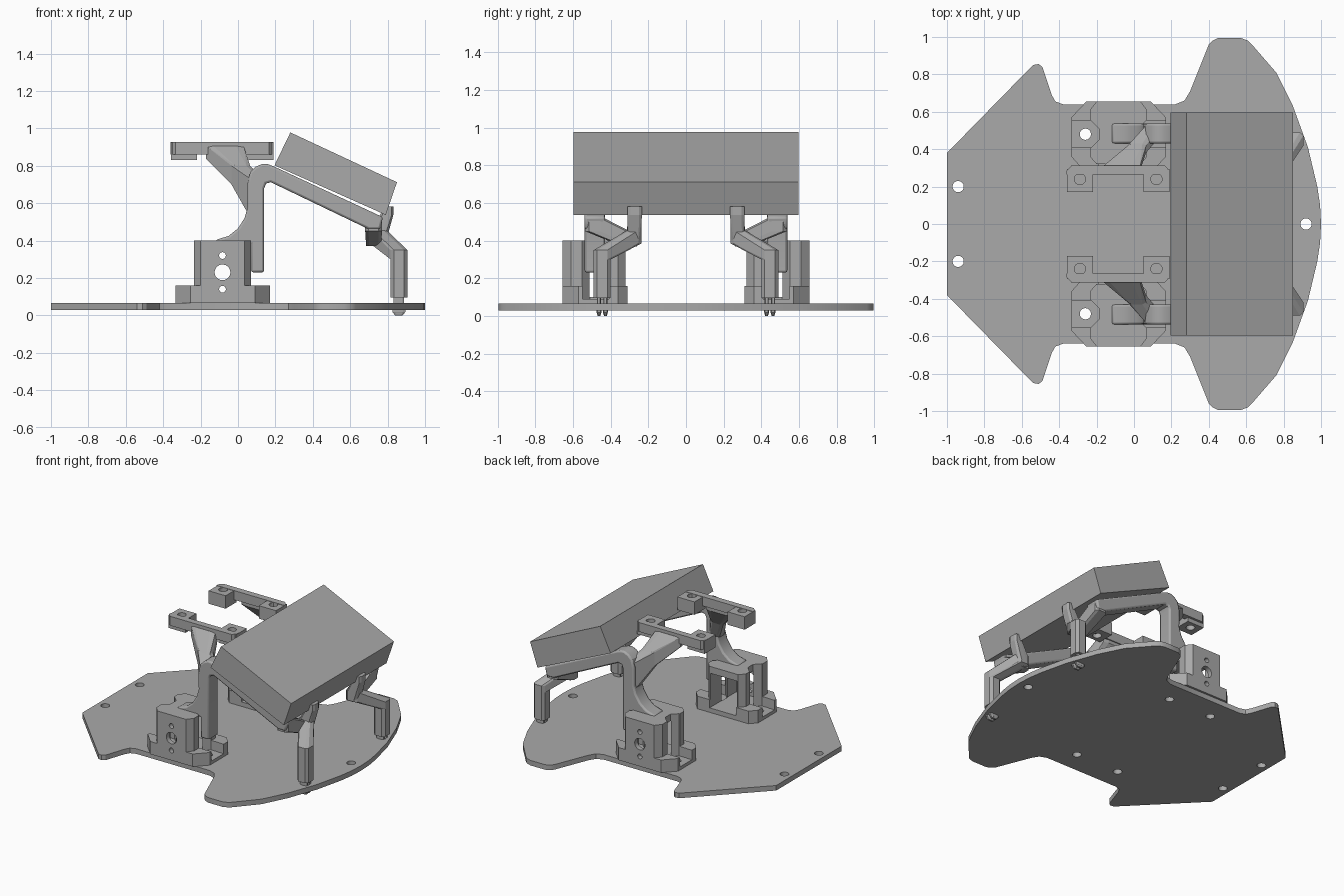
import bpy
import bmesh
from math import cos, sin, tau
from mathutils import Vector

cube = bpy.data.objects.get("Cube")
if cube:
    bpy.data.objects.remove(cube, do_unlink=True)

GREY = bpy.data.materials.new("plain grey")
GREY.use_nodes = True
COLOUR = (0.4, 0.4, 0.4, 1)
GREY.diffuse_color = COLOUR
GREY.node_tree.nodes["Principled BSDF"].inputs["Base Color"].default_value = COLOUR


def finish(name, bm):
    bmesh.ops.recalc_face_normals(bm, faces=bm.faces)
    mesh = bpy.data.meshes.new(name)
    bm.to_mesh(mesh)
    bm.free()
    mesh.materials.append(GREY)
    obj = bpy.data.objects.new(name, mesh)
    bpy.context.collection.objects.link(obj)
    return obj


def prism(name, outline, low, high, axis="z"):
    """Extrude an outline in the xy plane (axis z) or the xz plane (axis y)."""
    bm = bmesh.new()

    def place(a, b, h):
        return (a, b, h) if axis == "z" else (a, h, b)

    face = bm.faces.new([bm.verts.new(place(a, b, low)) for a, b in outline])
    ext = bmesh.ops.extrude_face_region(bm, geom=[face])
    verts = [v for v in ext["geom"] if isinstance(v, bmesh.types.BMVert)]
    shift = Vector(place(0, 0, high - low))
    bmesh.ops.translate(bm, verts=verts, vec=shift)
    return finish(name, bm)


def rod(name, a, b, radius, low, high, axis="z", sides=24):
    angles = [tau * (i + 0.5) / sides for i in range(sides)]
    ring = [(a + radius * cos(t), b + radius * sin(t)) for t in angles]
    return prism(name, ring, low, high, axis)


def rect(x0, x1, y0, y1):
    return [(x0, y0), (x1, y0), (x1, y1), (x0, y1)]


def hull(name, *blocks):
    """Convex bar through chamfered blocks given as (centre, size)."""
    bm = bmesh.new()
    for centre, size in blocks:
        for sx in (-1, 1):
            for sy in (-1, 1):
                for sz in (-1, 1):
                    for kx, ky in ((1, 0.6), (0.6, 1)):
                        half = Vector((sx * kx * size[0], sy * ky * size[1], sz * size[2])) / 2
                        bm.verts.new(Vector(centre) + half)
    result = bmesh.ops.convex_hull(bm, input=bm.verts)
    loose = [v for v in result["geom_interior"] if isinstance(v, bmesh.types.BMVert)]
    bmesh.ops.delete(bm, geom=loose, context="VERTS")
    bmesh.ops.dissolve_limit(bm, angle_limit=0.01, verts=bm.verts, edges=bm.edges)
    return finish(name, bm)


def cut(obj, cutters):
    for cutter in cutters:
        mod = obj.modifiers.new("cut", "BOOLEAN")
        mod.operation = "DIFFERENCE"
        mod.solver = "EXACT"
        mod.object = cutter
        graph = bpy.context.evaluated_depsgraph_get()
        mesh = bpy.data.meshes.new_from_object(obj.evaluated_get(graph))
        obj.modifiers.clear()
        obj.data = mesh
        bpy.data.objects.remove(cutter, do_unlink=True)


def mirror(obj):
    mod = obj.modifiers.new("both sides", "MIRROR")
    mod.use_axis = (False, True, False)
    mod.use_mirror_merge = False


def smooth(obj):
    bpy.ops.object.select_all(action="DESELECT")
    obj.select_set(True)
    bpy.context.view_layer.objects.active = obj
    bpy.ops.object.shade_smooth_by_angle(angle=0.5)


# Base plate with screw holes
half = [(1, 0), (0.995, 0.1), (0.98, 0.2), (0.93, 0.41), (0.85, 0.63), (0.76, 0.81),
        (0.63, 0.96), (0.61, 0.98), (0.57, 0.995), (0.45, 0.995), (0.42, 0.98), (0.4, 0.96),
        (0.3, 0.71), (0.27, 0.66), (0.22, 0.64), (-0.38, 0.64), (-0.42, 0.655),
        (-0.44, 0.69), (-0.49, 0.84), (-0.51, 0.855), (-0.54, 0.85), (-1, 0.38)]
plate = prism("base_plate", half + [(x, -y) for x, y in reversed(half[1:])], 0.03, 0.067)
spots = [(0.92, 0)]
for side in (-1, 1):
    spots += [(x, side * y) for x, y in ((-0.94, 0.2), (-0.26, 0.48), (0.094, 0.48), (0.86, 0.445))]
cut(plate, [rod("hole", x, y, 0.03, 0, 0.2) for x, y in spots])
smooth(plate)

# Tilted rectangular block
prism("tilted_block", [(0.28, 0.978), (0.85, 0.712), (0.79, 0.537), (0.195, 0.802)],
      -0.597, 0.597, "y")

# Motor brackets: base flange and hollow body
flange = [(-0.335, 0.36), (-0.29, 0.31), (0.125, 0.31), (0.17, 0.36),
          (0.17, 0.57), (0.09, 0.655), (-0.255, 0.655), (-0.335, 0.57)]
base = prism("bracket_base", flange, 0.067, 0.16)
body = prism("bracket_body", [(-0.235, 0.36), (-0.2, 0.32), (0.035, 0.32), (0.07, 0.36),
                              (0.07, 0.61), (0.035, 0.655), (-0.2, 0.655), (-0.235, 0.61)],
             0.068, 0.4)
for part in (base, body):
    cutters = [prism("pocket", rect(-0.19, 0.025, 0.2, 0.62), 0.1, 0.35)]
    for x in (-0.26, 0.094):
        cutters.append(rod("screw_well", x, 0.48, 0.078, 0.09, 0.6, sides=8))
        cutters.append(rod("screw_hole", x, 0.48, 0.03, 0, 0.2))
    for x0, x1 in ((-0.4, -0.26), (0.094, 0.3)):
        cutters.append(prism("screw_slot", rect(x0, x1, 0.41, 0.55), 0.09, 0.3))
    for z, radius in ((0.23, 0.042), (0.32, 0.018), (0.14, 0.018)):
        cutters.append(rod("shaft_hole", -0.083, z, radius, 0.6, 0.7, "y"))
    cut(part, cutters)
    mirror(part)
    smooth(part)

# Curved support arms: foot, post and sloping beam
arm = prism("support_arm", [
    (0.07, 0.23), (0.14, 0.23), (0.14, 0.68), (0.15, 0.705), (0.175, 0.712),
    (0.7, 0.46), (0.76, 0.46), (0.775, 0.525), (0.19, 0.797), (0.16, 0.808), (0.13, 0.81),
    (0.095, 0.795), (0.065, 0.765), (0.05, 0.7), (0.052, 0.58), (0.035, 0.52),
    (0, 0.465), (-0.05, 0.425), (-0.12, 0.403), (-0.12, 0.38), (0.07, 0.38)], 0.43, 0.538, "y")
bevel = arm.modifiers.new("soft edges", "BEVEL")
bevel.width = 0.014
bevel.segments = 2
bevel.angle_limit = 1.0
mirror(arm)
smooth(arm)

# Branches carrying the upper holders
branches = [
    hull("holder_branch_lower", ((0.09, 0.485, 0.64), (0.08, 0.09, 0.18)),
         ((0.015, 0.4, 0.75), (0.1, 0.06, 0.1))),
    hull("holder_branch_upper", ((0.015, 0.4, 0.75), (0.1, 0.06, 0.1)),
         ((-0.07, 0.293, 0.87), (0.2, 0.04, 0.07))),
]
for branch in branches:
    mirror(branch)

# Upper holders: bar with two drilled lugs
bar = prism("holder_bar", [(-0.36, 0.265), (0.19, 0.265), (0.19, 0.285), (0.165, 0.312),
                           (-0.335, 0.312), (-0.36, 0.285)], 0.86, 0.928)
mirror(bar)
for label, x0, x1 in (("right", -0.358, -0.22), ("left", 0.05, 0.19)):
    lug = prism("holder_lug_" + label, rect(x0, x1, 0.17, 0.295), 0.83, 0.925)
    cut(lug, [rod("hole", (x0 + x1) / 2, 0.24, 0.03, 0.7, 1)])
    mirror(lug)
    smooth(lug)

# Kinked legs, retaining hooks and split pins
KNEE = (0.86, 0.445, 0.325)
elbow = (0.75, 0.275, 0.42)
thick = (0.09, 0.09, 0.05)
limbs = [
    hull("beam_end", ((0.725, 0.485, 0.485), (0.09, 0.1, 0.07)),
         ((0.725, 0.3, 0.4), (0.08, 0.08, 0.06))),
    hull("leg_upper", (elbow, (0.09, 0.075, 0.07)), (KNEE, thick)),
    hull("leg_lower", (KNEE, thick), ((0.86, 0.445, 0.12), thick)),
    hull("block_hook", (elbow, (0.08, 0.075, 0.06)),
         ((0.808, 0.272, 0.56), (0.045, 0.075, 0.045))),
]
for label, y in (("inner", 0.428), ("outer", 0.462)):
    limbs.append(hull("pin_" + label, ((0.86, y, 0.06), (0.055, 0.022, 0.1))))
    limbs.append(hull("pin_tip_" + label, ((0.86, y, 0.024), (0.07, 0.026, 0.01)),
                      ((0.86, y, 0.003), (0.04, 0.014, 0.006))))
for limb in limbs:
    mirror(limb)
